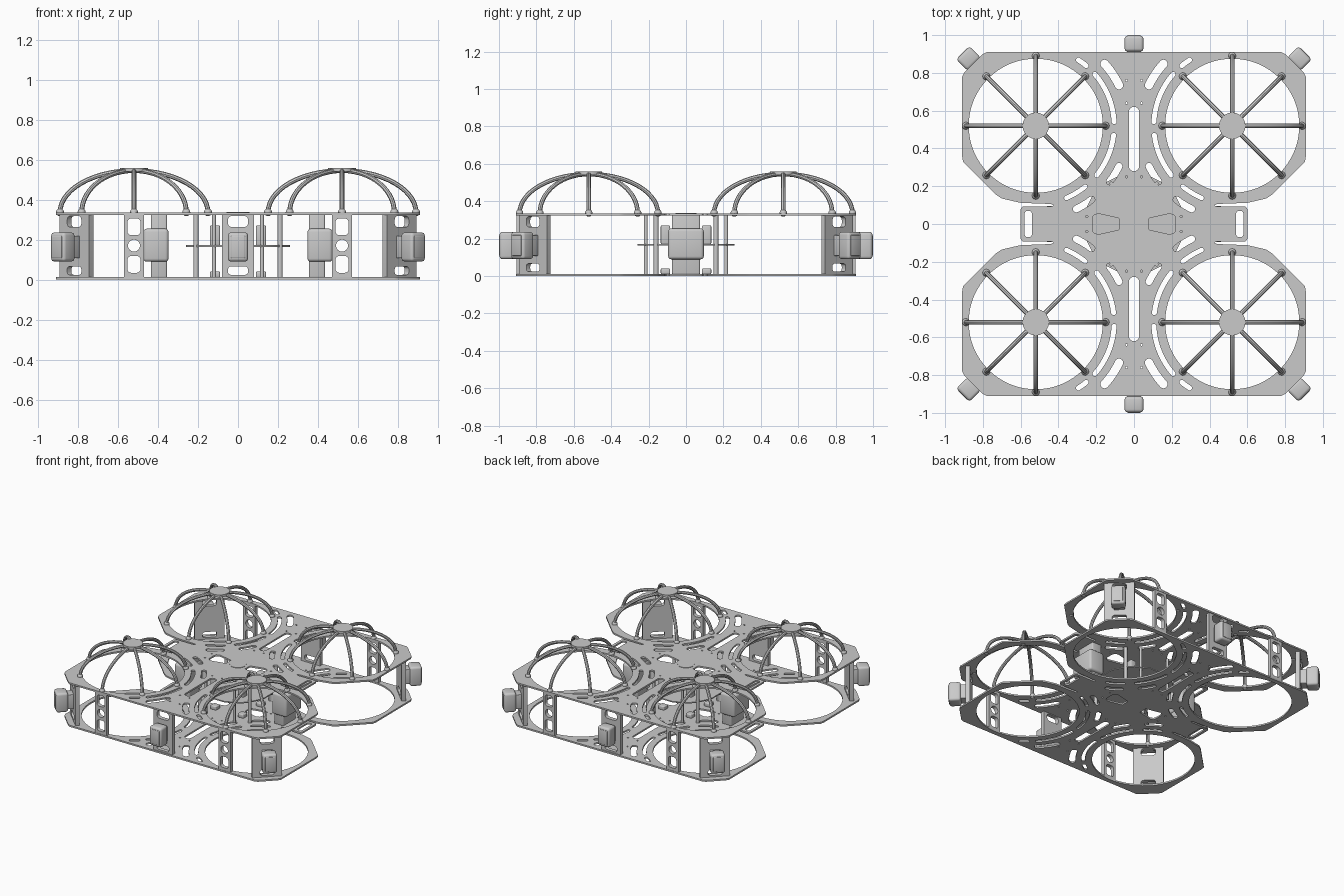
import bpy
from math import sin, cos, pi, radians
from mathutils import Matrix, Vector

cube = bpy.data.objects.get("Cube")
if cube:
    bpy.data.objects.remove(cube, do_unlink=True)

grey = bpy.data.materials.new("frame grey")
grey.use_nodes = True
grey.diffuse_color = (0.59, 0.59, 0.59, 1)
grey.node_tree.nodes["Principled BSDF"].inputs["Base Color"].default_value = grey.diffuse_color

SIGNS = (-1, 1)
QUADS = [(sx, sy) for sx in SIGNS for sy in SIGNS]
RING = 0.52          # rotor centre offset on both axes
TOP = 0.335          # upper face of the top plate


def finish(ob, smooth=True):
    """Turn an object into a grey mesh with clean shading."""
    bpy.ops.object.select_all(action='DESELECT')
    ob.select_set(True)
    bpy.context.view_layer.objects.active = ob
    bpy.ops.object.convert(target='MESH')
    ob = bpy.context.object
    ob.data.materials.clear()
    ob.data.materials.append(grey)
    if smooth:
        bpy.ops.object.shade_smooth_by_angle(angle=radians(35))
    return ob


def curve_object(name, loops, closed, dims):
    cu = bpy.data.curves.new(name, 'CURVE')
    cu.dimensions = dims
    for pts in loops:
        sp = cu.splines.new('POLY')
        sp.points.add(len(pts) - 1)
        for p, co in zip(sp.points, pts):
            p.co = (co[0], co[1], co[2] if len(co) > 2 else 0, 1)
        sp.use_cyclic_u = closed
    ob = bpy.data.objects.new(name, cu)
    bpy.context.collection.objects.link(ob)
    return ob


def plate(name, loops, thick, matrix):
    """Flat plate: the first loop is the outline, the others are holes."""
    ob = curve_object(name, loops, True, '2D')
    ob.data.fill_mode = 'BOTH'
    ob.data.extrude = thick / 2
    ob.matrix_world = matrix
    return finish(ob, smooth=False)


def box(name, centre, size, bevel=0.0, turn=0.0):
    bpy.ops.mesh.primitive_cube_add(size=1, location=centre, rotation=(0, 0, turn))
    ob = bpy.context.object
    ob.name = name
    ob.scale = size
    bpy.ops.object.transform_apply(location=False, rotation=False, scale=True)
    if bevel:
        mod = ob.modifiers.new("round", 'BEVEL')
        mod.width, mod.segments = bevel, 3
    return finish(ob)


def cylinder(name, centre, radius, depth, sides=32):
    bpy.ops.mesh.primitive_cylinder_add(vertices=sides, radius=radius, depth=depth, location=centre)
    bpy.context.object.name = name
    return finish(bpy.context.object)


def circle(x, y, r, n=64):
    return [(x + r * cos(2 * pi * i / n), y + r * sin(2 * pi * i / n)) for i in range(n)]


def rounded(x0, x1, y0, y1, r, n=5):
    pts = []
    for k, (x, y) in enumerate(((x1 - r, y1 - r), (x0 + r, y1 - r), (x0 + r, y0 + r), (x1 - r, y0 + r))):
        for i in range(n + 1):
            a = pi / 2 * (k + i / n)
            pts.append((x + r * cos(a), y + r * sin(a)))
    return pts


def arc_slot(r, phi0, phi1, half, n=12):
    """Round-ended slot about the rotor centre; phi is measured from the inward diagonal."""
    a0, a1 = sorted((radians(225 - phi0), radians(225 - phi1)))
    steps = [i / n for i in range(n + 1)]
    path = [(RING + (r + half) * cos(a0 + (a1 - a0) * t), RING + (r + half) * sin(a0 + (a1 - a0) * t)) for t in steps]
    path += [(RING + r * cos(a1) + half * cos(a1 + pi * t), RING + r * sin(a1) + half * sin(a1 + pi * t)) for t in steps[1:]]
    path += [(RING + (r - half) * cos(a1 + (a0 - a1) * t), RING + (r - half) * sin(a1 + (a0 - a1) * t)) for t in steps[1:]]
    path += [(RING + r * cos(a0) + half * cos(a0 + pi + pi * t), RING + r * sin(a0) + half * sin(a0 + pi + pi * t)) for t in steps[1:-1]]
    return path


def flip(pts, sx, sy):
    return [(sx * x, sy * y) for x, y in pts]


def full_outline(quarter):
    """Mirror a first-quadrant outline around both axes."""
    half = quarter + flip(quarter, -1, 1)[::-1]
    return half + flip(half, 1, -1)[::-1]


# Main plates: shared outline with rotor openings and lightening slots
outline = full_outline([(0.60, 0.08), (0.59, 0.092), (0.44, 0.092), (0.425, 0.099), (0.44, 0.106),
                        (0.60, 0.112), (0.70, 0.135), (0.73, 0.155), (0.905, 0.33), (0.91, 0.36),
                        (0.91, 0.78), (0.90, 0.80), (0.80, 0.90), (0.78, 0.91)])
holes = []
for sx, sy in QUADS:
    local = [circle(RING, RING, 0.355), circle(0.04, 0.64, 0.006, 8), circle(0.04, 0.76, 0.006, 8),
             circle(0.25, 0.04, 0.006, 8), circle(0.04, 0.25, 0.006, 8)]
    for r, p0, p1, half in ((0.415, 48, 86, 0.013), (0.49, 71, 87, 0.022), (0.415, 95, 102, 0.013),
                            (0.415, 6, 38, 0.013), (0.415, -22, -6, 0.012),
                            (0.49, 8, 19, 0.018), (0.49, -19, -8, 0.018)):
        local.append(arc_slot(r, p0, p1, half))
    holes += [flip(h, sx, sy) for h in local]
for s in SIGNS:
    holes.append(flip(rounded(-0.027, 0.027, 0.28, 0.62, 0.026), 1, s))
    holes.append(flip(rounded(0.54, 0.58, -0.07, 0.07, 0.018), s, 1))
    holes.append(flip([(0.08, 0.03), (0.10, 0.035), (0.19, 0.055), (0.215, 0.045), (0.22, 0.02),
                       (0.22, -0.02), (0.215, -0.045), (0.19, -0.055), (0.10, -0.035), (0.08, -0.03)], s, 1))
plate("bottom_plate", [outline] + holes, 0.012, Matrix.Translation((0, 0, 0.006)))
plate("top_plate", [outline] + holes, 0.012, Matrix.Translation((0, 0, TOP - 0.006)))
cylinder("centre_cap", (0, 0, TOP), 0.057, 0.006)

# Rotor cages: eight arched ribs, feet and a flat hub over each opening
for sx, sy in QUADS:
    cx, cy = sx * RING, sy * RING
    ribs = []
    for k in range(8):
        a = k * pi / 4
        ribs.append([(cx + 0.37 * cos(t) * cos(a), cy + 0.37 * cos(t) * sin(a), TOP + 0.21 * sin(t))
                     for t in [pi / 2 * i / 14 for i in range(15)]])
        bpy.ops.mesh.primitive_uv_sphere_add(segments=12, ring_count=8, radius=0.02,
                                             location=(cx + 0.37 * cos(a), cy + 0.37 * sin(a), TOP + 0.002))
        bpy.context.object.name = "cage_foot"
        finish(bpy.context.object)
    cage = curve_object("cage_ribs", ribs, False, '3D')
    cage.data.bevel_depth = 0.012
    cage.data.bevel_resolution = 2
    cage.data.use_fill_caps = True
    finish(cage)
    cylinder("cage_hub", (cx, cy, 0.55), 0.07, 0.018)


def upright(name, loops, x, y, turn, thick):
    """Standing plate between the main plates, turned about z."""
    m = Matrix.Translation((x, y, 0)) @ Matrix.Rotation(turn, 4, 'Z') @ Matrix.Rotation(pi / 2, 4, 'X')
    return plate(name, loops, thick, m)


# Perforated posts on the front and back edges
post = [rounded(-0.05, 0.05, 0.01, 0.326, 0.004), circle(0, 0.17, 0.03, 24),
        rounded(-0.033, 0.033, 0.222, 0.306, 0.02), rounded(-0.033, 0.033, 0.034, 0.118, 0.02)]
for sx, sy in QUADS:
    upright("edge_post", post, sx * RING, sy * 0.892, 0, 0.03)


def sensor_mount(name, x, y, turn, width, reach):
    """Windowed bracket with a rounded sensor box on its outer (-y local) face."""
    bracket = [rounded(-width, width, 0.01, 0.326, 0.004),
               rounded(-0.05, 0.05, 0.262, 0.318, 0.02),
               rounded(-0.05, 0.05, 0.024, 0.066, 0.015)]
    upright(name + "_bracket", bracket, x, y, turn, 0.03)
    out = Matrix.Rotation(turn, 3, 'Z') @ Vector((0, -1, 0))
    for part, dist, size in (("neck", reach / 2, (0.075, reach, 0.11)),
                             ("box", reach, (0.1, 0.084, 0.146)),
                             ("face", reach + 0.041, (0.07, 0.008, 0.11))):
        c = Vector((x, y, 0.163)) + out * dist
        box(name + "_" + part, c, size, 0.016 if part == "box" else 0.003, turn)


# Sensors at front, back and the four chamfered corners
sensor_mount("front_sensor", 0, -0.887, 0, 0.08, 0.068)
sensor_mount("back_sensor", 0, 0.887, pi, 0.08, 0.068)
for sx, sy, turn in ((1, -1, 45), (1, 1, 135), (-1, 1, 225), (-1, -1, 315)):
    sensor_mount("corner_sensor", sx * 0.808, sy * 0.808, radians(turn), 0.105, 0.096)

# Side units inside the left and right arms
for s in SIGNS:
    box("side_column", (s * 0.395, 0, 0.168), (0.08, 0.15, 0.32), 0.008)
    box("side_unit", (s * 0.41, 0, 0.172), (0.125, 0.19, 0.165), 0.016)

# Central electronics tray with standoffs and clips
tray = full_outline([(0.26, 0.07), (0.21, 0.17), (0.17, 0.21), (0.07, 0.26)])
plate("centre_tray", [tray], 0.008, Matrix.Translation((0, 0, 0.168)))
for sx, sy in QUADS:
    cylinder("tray_standoff", (sx * 0.21, sy * 0.16, 0.168), 0.013, 0.32, 16)
    cylinder("inner_standoff", (sx * 0.12, sy * 0.215, 0.168), 0.010, 0.32, 16)
    box("upper_clip", (sx * 0.115, sy * 0.11, 0.22), (0.05, 0.05, 0.1), 0.006)
    box("lower_clip", (sx * 0.115, sy * 0.11, 0.025), (0.05, 0.05, 0.03), 0.006)
